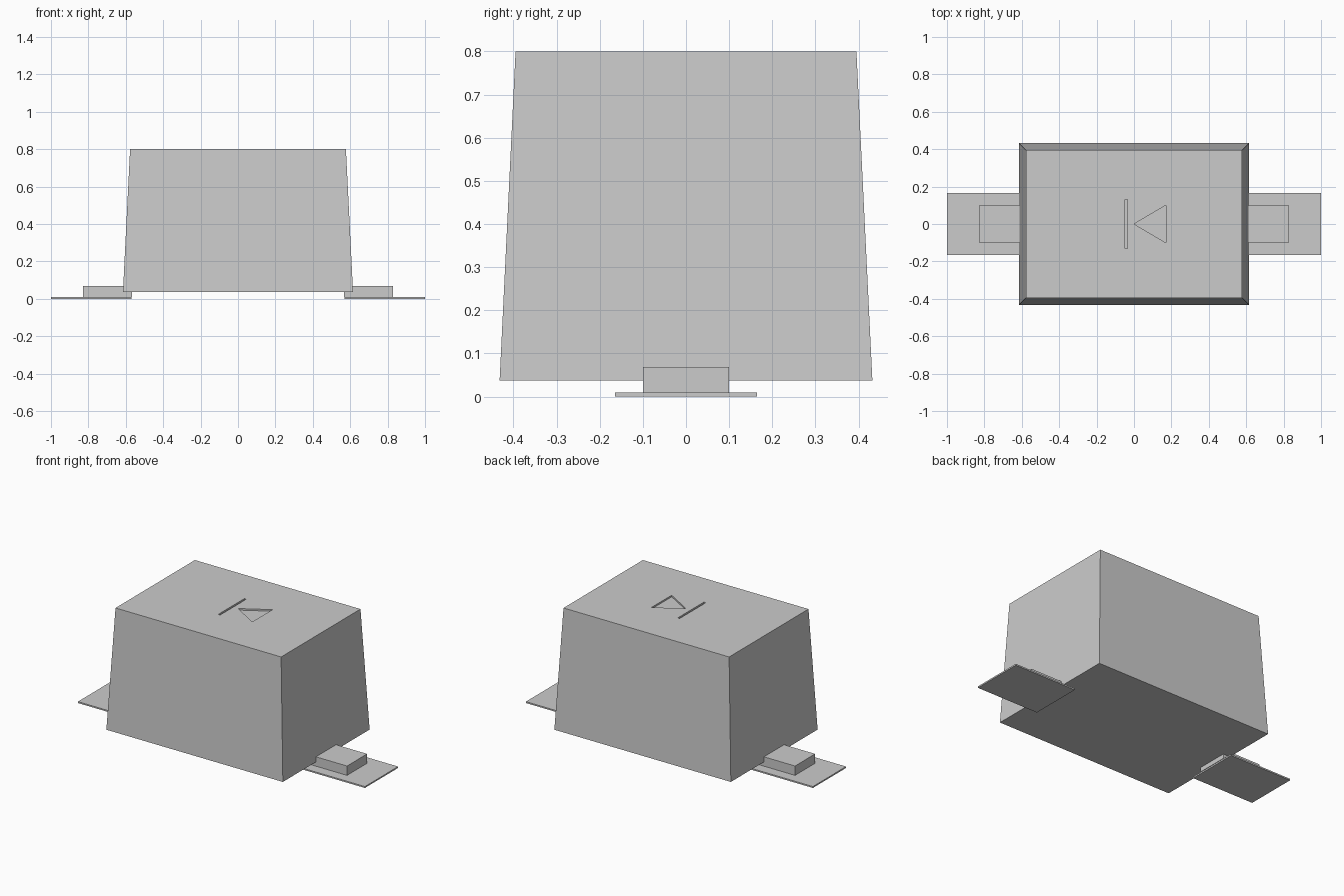
import bpy
import bmesh

cube = bpy.data.objects.get("Cube")
if cube:
    bpy.data.objects.remove(cube, do_unlink=True)

grey = bpy.data.materials.new("plain grey")
grey.use_nodes = True
colour = (0.6, 0.6, 0.6, 1)
grey.diffuse_color = colour
grey.node_tree.nodes["Principled BSDF"].inputs["Base Color"].default_value = colour


def loft(name, bottom, top, z0, z1):
    """Closed solid between two matching counter-clockwise outlines."""
    bm = bmesh.new()
    low = [bm.verts.new((x, y, z0)) for x, y in bottom]
    high = [bm.verts.new((x, y, z1)) for x, y in top]
    bm.faces.new(low[::-1])
    bm.faces.new(high)
    n = len(low)
    for i in range(n):
        j = (i + 1) % n
        bm.faces.new((low[i], low[j], high[j], high[i]))
    mesh = bpy.data.meshes.new(name)
    bm.to_mesh(mesh)
    bm.free()
    mesh.materials.append(grey)
    obj = bpy.data.objects.new(name, mesh)
    bpy.context.collection.objects.link(obj)
    return obj


def rect(x0, x1, half_y):
    return [(x0, -half_y), (x1, -half_y), (x1, half_y), (x0, half_y)]


def prism(name, outline, z0, z1):
    return loft(name, outline, outline, z0, z1)


# Tapered housing
TOP = 0.8
housing = loft("housing", rect(-0.615, 0.615, 0.432), rect(-0.577, 0.577, 0.395), 0.037, TOP)

# Shallow triangle and bar engraved in the top
triangle = [(0.0, 0.0), (0.17, -0.1), (0.17, 0.1)]
bar = rect(-0.047, -0.034, 0.13)
for name, outline in (("triangle_cutter", triangle), ("bar_cutter", bar)):
    cutter = prism(name, outline, TOP - 0.01, TOP + 0.05)
    cutter.hide_render = True
    cut = housing.modifiers.new(name, "BOOLEAN")
    cut.operation = "DIFFERENCE"
    cut.solver = "EXACT"
    cut.object = cutter
    bpy.context.view_layer.objects.active = housing
    bpy.ops.object.modifier_apply(modifier=name)
    bpy.data.objects.remove(cutter, do_unlink=True)

# Solder pads and terminal blocks at both ends
for side, sign in (("left", 1), ("right", -1)):
    for part, inner, outer, half_y, z0, z1 in (
        ("pad", 0.57, 1.0, 0.165, 0.0, 0.009),
        ("terminal", 0.567, 0.83, 0.1, 0.009, 0.068),
    ):
        x0, x1 = sorted((sign * inner, sign * outer))
        prism(f"{side}_{part}", rect(x0, x1, half_y), z0, z1)
